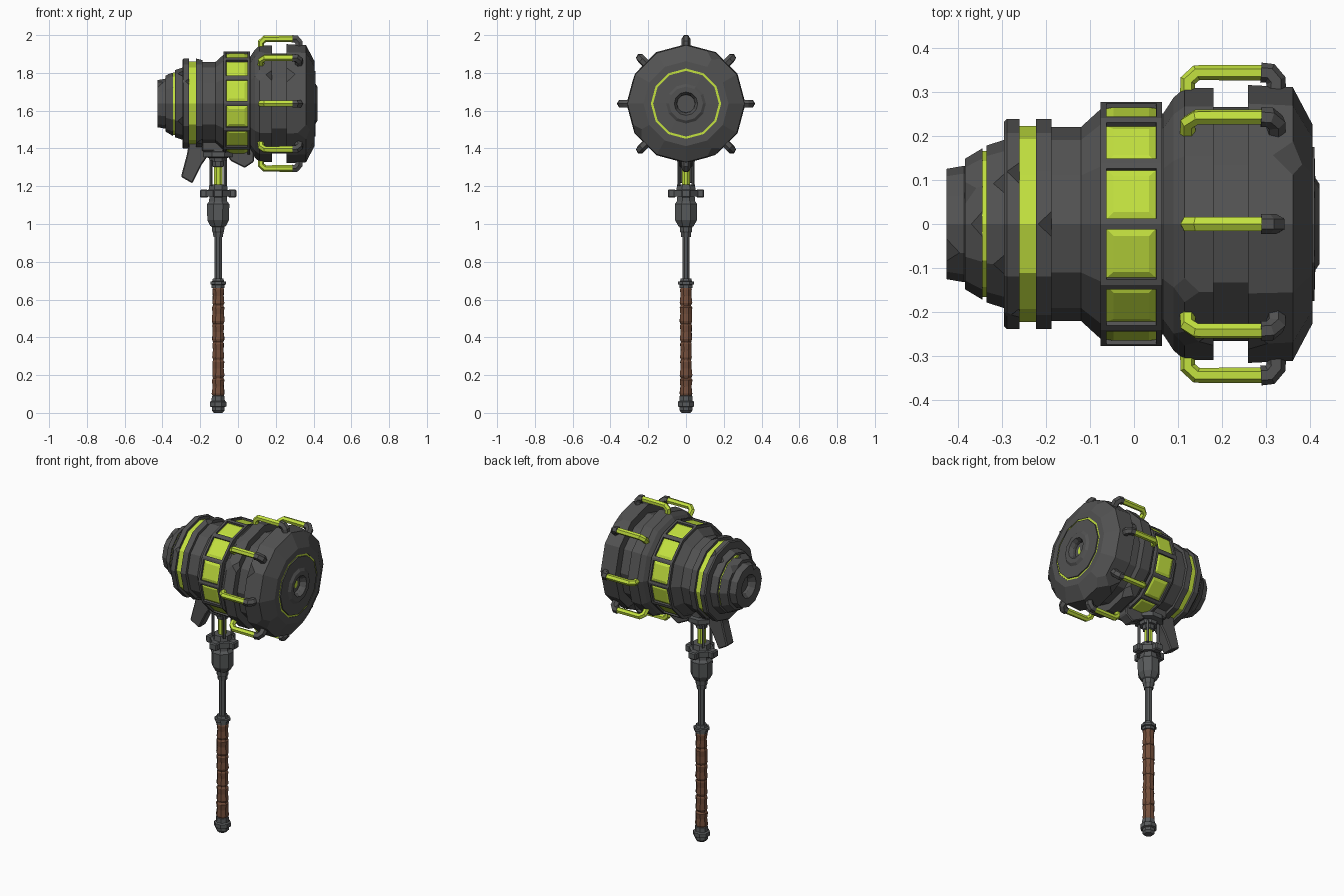
import bpy, bmesh, math, random
from mathutils import Vector, Matrix

if "Cube" in bpy.data.objects:
    bpy.data.objects.remove(bpy.data.objects["Cube"])

random.seed(4)
HX, AZ = -0.105, 1.637          # handle x, head axis height


def material(name, rgb):
    m = bpy.data.materials.new(name)
    m.diffuse_color = (*rgb, 1)
    m.use_nodes = True
    m.node_tree.nodes["Principled BSDF"].inputs["Base Color"].default_value = m.diffuse_color
    return m


DARK = material("dark_iron", (0.085, 0.085, 0.085))
STEEL = material("handle_steel", (0.095, 0.1, 0.103))
GREEN = material("glow_green", (0.55, 0.76, 0.05))
BROWN = material("leather_brown", (0.17, 0.075, 0.042))


def finish(bm, name, *mats):
    bmesh.ops.recalc_face_normals(bm, faces=bm.faces)
    me = bpy.data.meshes.new(name)
    bm.to_mesh(me)
    bm.free()
    for m in mats:
        me.materials.append(m)
    ob = bpy.data.objects.new(name, me)
    bpy.context.collection.objects.link(ob)
    return ob


def lathe_bm(profile, seg, axis, phase=0.0, jitter=0.0):
    """Revolve (position, radius) pairs about the head (x) or handle (z) axis."""
    bm = bmesh.new()
    rings = []
    for a, r in profile:
        ring = []
        for i in range(seg):
            t = 2 * math.pi * i / seg + phase
            rr = r * (1 + random.uniform(-jitter, jitter))
            c, s = rr * math.cos(t), rr * math.sin(t)
            ring.append(bm.verts.new((a, c, AZ + s) if axis == 'x' else (HX + c, s, a)))
        rings.append(ring)
    for p, q in zip(rings, rings[1:]):
        for i in range(seg):
            j = (i + 1) % seg
            bm.faces.new((p[i], p[j], q[j], q[i]))
    bm.faces.new(rings[0])
    bm.faces.new(rings[-1])
    return bm


def chip(bm, count, size, rmin):
    """Cut small triangular nicks out of random rim corners."""
    rim = [v for v in bm.verts if math.hypot(v.co.y, v.co.z - AZ) > rmin]
    for v in random.sample(rim, count):
        if v.is_valid:
            bmesh.ops.bevel(bm, geom=[v], offset=size, offset_type='OFFSET', segments=1,
                            profile=0.5, affect='VERTICES', clamp_overlap=True)
            rim = [w for w in rim if w.is_valid]


def head(name, profile, mat=DARK, chips=0, size=0.03, rmin=0.1):
    bm = lathe_bm(profile, 12, 'x')
    if chips:
        chip(bm, chips, size, rmin)
    return finish(bm, name, mat)


def shaft(name, profile, mat=STEEL, seg=8, jitter=0.0):
    return finish(lathe_bm(profile, seg, 'z', math.pi / seg, jitter), name, mat)


# --- hammer head, rear to striking face ---
head("rear_cap", [(-.365, .02), (-.365, .045), (-.40, .05), (-.425, .07), (-.425, .125),
                  (-.385, .132), (-.37, .12)], chips=2, rmin=.115)
head("rear_cap_rivet", [(-.36, .03), (-.375, .022)], GREEN)
head("rear_step", [(-.385, .05), (-.383, .148), (-.343, .172), (-.343, .05)], chips=3, rmin=.14)
head("rear_glow_seam", [(-.345, .1), (-.345, .165), (-.325, .165), (-.325, .1)], GREEN)
head("rear_collar", [(-.334, .08), (-.334, .178), (-.29, .192), (-.29, .08)], chips=3, rmin=.17)
head("rear_ring", [(-.295, .1), (-.295, .232), (-.288, .238), (-.26, .238), (-.26, .1)],
     chips=4, rmin=.235)
head("glow_ring", [(-.265, .15), (-.265, .222), (-.215, .222), (-.215, .15)], GREEN)
head("front_ring", [(-.222, .15), (-.222, .238), (-.187, .238), (-.187, .15)], chips=3, rmin=.235)
head("neck", [(-.19, .1), (-.19, .22), (-.12, .22), (-.074, .262), (-.06, .1)])
head("barrel_core", [(.05, .1), (.05, .25), (.1, .25), (.12, .265), (.3, .265), (.3, .1)])
head("barrel_rear_band", [(.066, .1), (.066, .25), (.09, .287), (.115, .308), (.18, .308),
                          (.18, .1)], chips=4, size=.045, rmin=.3)
head("barrel_front_band", [(.258, .1), (.258, .315), (.36, .31), (.405, .225), (.405, .186),
                           (.385, .186), (.385, .1)], chips=5, size=.045, rmin=.3)
head("face_glow_ring", [(.38, .187), (.402, .187), (.402, .165), (.38, .165)], GREEN)
head("striking_face", [(.37, .174), (.409, .174), (.411, .105), (.421, .09), (.421, .062),
                       (.40, .05), (.365, .045), (.365, .01)])
head("face_core", [(.36, .026), (.385, .026)], GREEN)

# --- window band: each side gets a recessed green pane ---
bm = lathe_bm([(-.076, .1), (-.076, .277), (.064, .277), (.064, .1)], 12, 'x')
sides = [f for f in bm.faces
         if math.hypot(f.calc_center_median().y, f.calc_center_median().z - AZ) > .26]
bmesh.ops.recalc_face_normals(bm, faces=bm.faces)
bmesh.ops.inset_individual(bm, faces=sides, thickness=.019, depth=0)
bmesh.ops.inset_individual(bm, faces=sides, thickness=.001, depth=-.012)
before = set(bm.faces)
bmesh.ops.inset_individual(bm, faces=sides, thickness=.022, depth=.007)
for f in set(bm.faces) - before | set(sides):
    f.material_index = 1
finish(bm, "window_band", DARK, GREEN)


# --- eight side pipes with iron elbows ---
def pipe(name, pts, radius, mat, angle):
    cu = bpy.data.curves.new(name, 'CURVE')
    cu.dimensions = '3D'
    cu.bevel_depth, cu.bevel_resolution, cu.use_fill_caps = radius, 1, True
    sp = cu.splines.new('POLY')
    sp.points.add(len(pts) - 1)
    sp.use_smooth = False
    for p, (x, r) in zip(sp.points, pts):
        p.co = (x, r * math.cos(angle), AZ + r * math.sin(angle), 1)
    cu.materials.append(mat)
    tmp = bpy.data.objects.new(name + "_path", cu)
    bpy.context.collection.objects.link(tmp)
    me = bpy.data.meshes.new_from_object(tmp.evaluated_get(bpy.context.evaluated_depsgraph_get()))
    bpy.data.objects.remove(tmp)
    bpy.context.collection.objects.link(bpy.data.objects.new(name, me))


for k in range(8):
    a = k * math.pi / 4
    pipe(f"pipe_{k}", [(.122, .28), (.122, .325), (.142, .343), (.31, .343)], .018, GREEN, a)
    pipe(f"pipe_elbow_{k}", [(.288, .343), (.308, .342), (.322, .325), (.322, .28)],
         .023, DARK, a)

# --- handle ---
shaft("pommel", [(0, .025), (.012, .036), (.03, .036), (.034, .047), (.058, .047), (.064, .038),
                 (.09, .036), (.095, .02)])
grip = []
for k in range(6):               # wrapped leather in overlapping bands
    z = .09 + k * .096
    r = random.uniform(.032, .037)
    grip += [(z, r - .004), (z + .012, r + .001), (z + .05, r - .003), (z + .084, r),
             (z + .093, r - .005)]
shaft("leather_grip", grip, BROWN, 8, .05)
shaft("grip_collar", [(.66, .03), (.662, .037), (.678, .037), (.68, .045), (.695, .045),
                      (.697, .034), (.712, .03)])
shaft("rod", [(.70, .021), (.95, .021)])
shaft("socket", [(.93, .027), (.955, .03), (.96, .034), (.985, .036), (.99, .045), (1.02, .062),
                 (1.105, .064), (1.12, .052), (1.145, .05), (1.145, .07), (1.178, .07),
                 (1.18, .055), (1.21, .05)])
shaft("glow_rod", [(1.2, .024), (1.34, .024)], GREEN)
shaft("upper_collar", [(1.30, .022), (1.305, .033), (1.33, .035), (1.33, .05), (1.35, .052),
                       (1.355, .085), (1.382, .085), (1.385, .06), (1.46, .055)])


def box(name, loc, size, angle=0.0, mat=STEEL):
    bm = bmesh.new()
    bmesh.ops.create_cube(bm, size=1, matrix=Matrix.Translation((HX, 0, 0))
                          @ Matrix.Rotation(angle, 4, 'Z') @ Matrix.Translation(loc)
                          @ Matrix.Diagonal((*size, 1)))
    bmesh.ops.bevel(bm, geom=bm.edges[:], offset=min(size) * .15, segments=1,
                    profile=.5, affect='EDGES')
    finish(bm, name, mat)


for k in range(4):
    a = k * math.pi / 2
    box(f"socket_lug_{k}", (.075, 0, 1.161), (.042, .052, .044), a)
    box(f"cage_post_{k}", (.053, 0, 1.27), (.014, .014, .14), a + math.pi / 4)


# --- fins under the head ---
def fin(name, outline, half):
    bm = bmesh.new()
    f = bm.faces.new([bm.verts.new((x, -half, z)) for x, z in outline])
    new = bmesh.ops.extrude_face_region(bm, geom=[f])['geom']
    bmesh.ops.translate(bm, vec=Vector((0, 2 * half, 0)),
                        verts=[v for v in new if isinstance(v, bmesh.types.BMVert)])
    bmesh.ops.bevel(bm, geom=bm.edges[:], offset=.006, segments=1, profile=.5, affect='EDGES')
    finish(bm, name, DARK)


fin("rear_fin", [(-.26, 1.43), (-.27, 1.37), (-.302, 1.25), (-.242, 1.215), (-.195, 1.31),
                 (-.16, 1.36), (-.12, 1.43)], .034)
fin("front_fin", [(-.09, 1.43), (-.04, 1.335), (.035, 1.297), (.085, 1.33), (.085, 1.42)], .034)
fin("head_mount", [(-.19, 1.46), (-.19, 1.385), (-.02, 1.385), (-.02, 1.46)], .055)
